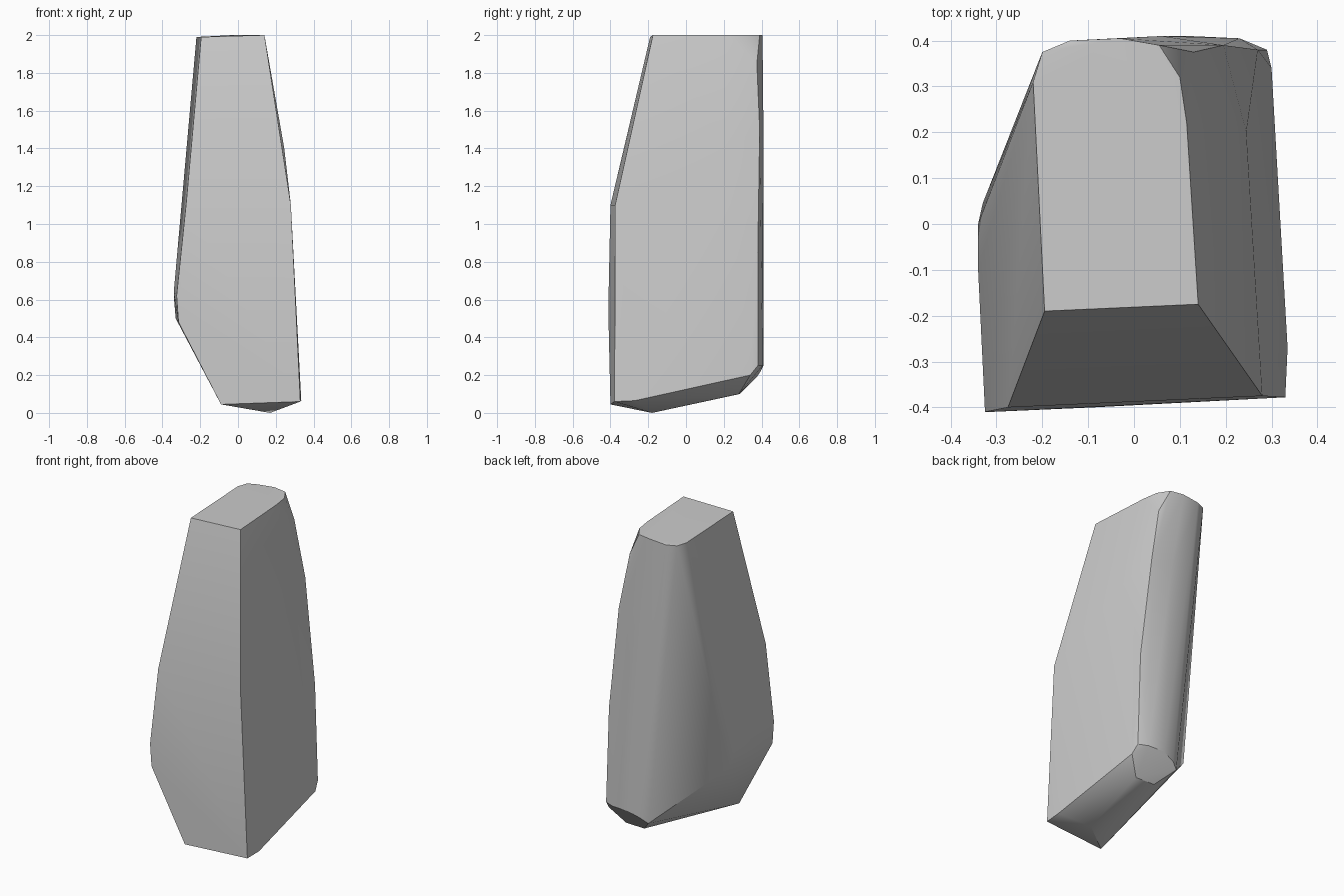
import bpy, bmesh, math

cube = bpy.data.objects.get("Cube")
if cube:
    bpy.data.objects.remove(cube, do_unlink=True)

# Stone colour
stone = bpy.data.materials.new("stone_grey")
stone.use_nodes = True
grey = (0.6, 0.6, 0.6, 1)
stone.diffuse_color = grey
stone.node_tree.nodes["Principled BSDF"].inputs["Base Color"].default_value = grey

# Corners of the chiselled block, grouped by region
top_rim = [(-.195, -.19, 1.99), (.14, -.175, 2), (.115, .22, 2), (.1, .32, 2),
           (.055, .39, 2), (-.03, .405, 2), (-.14, .4, 1.99), (-.2, .375, 1.99), (-.22, .31, 1.99)]
front_edges = [(.28, -.375, 1.1), (-.275, -.4, 1.1), (-.325, -.41, .62), (-.315, -.41, .48),
               (-.09, -.4, .045), (.33, -.378, .06)]
left_side = [(-.34, -.1, .64), (-.34, 0, .62), (-.33, .045, .5)]
right_side = [(.335, -.27, .065), (.245, .2, 1.4), (.3, .34, .2), (.29, .38, .25),
              (.13, .375, 1.85), (.195, .39, 1.5), (.27, .38, .85)]
back_side = [(.23, .405, .25), (.12, .41, .25), (.04, .395, .22), (0, .375, .19), (.06, .41, 1.5)]
underside = [(.17, -.18, 0), (.22, .28, .1), (.09, .285, .1)]

# Wrap the corners into one solid rock
bm = bmesh.new()
for co in top_rim + front_edges + left_side + right_side + back_side + underside:
    bm.verts.new(co)
hull = bmesh.ops.convex_hull(bm, input=bm.verts)
loose = [v for v in bm.verts if not v.link_faces]
bmesh.ops.delete(bm, geom=loose, context="VERTS")
bmesh.ops.dissolve_limit(bm, angle_limit=math.radians(1.5), verts=bm.verts, edges=bm.edges)
bmesh.ops.recalc_face_normals(bm, faces=bm.faces)

mesh = bpy.data.meshes.new("rock")
bm.to_mesh(mesh)
bm.free()
mesh.materials.append(stone)
rock = bpy.data.objects.new("rock", mesh)
bpy.context.collection.objects.link(rock)

# Soft shading across the worn facets, crisp at the chiselled edges
bpy.context.view_layer.objects.active = rock
rock.select_set(True)
bpy.ops.object.shade_smooth_by_angle(angle=math.radians(30))
